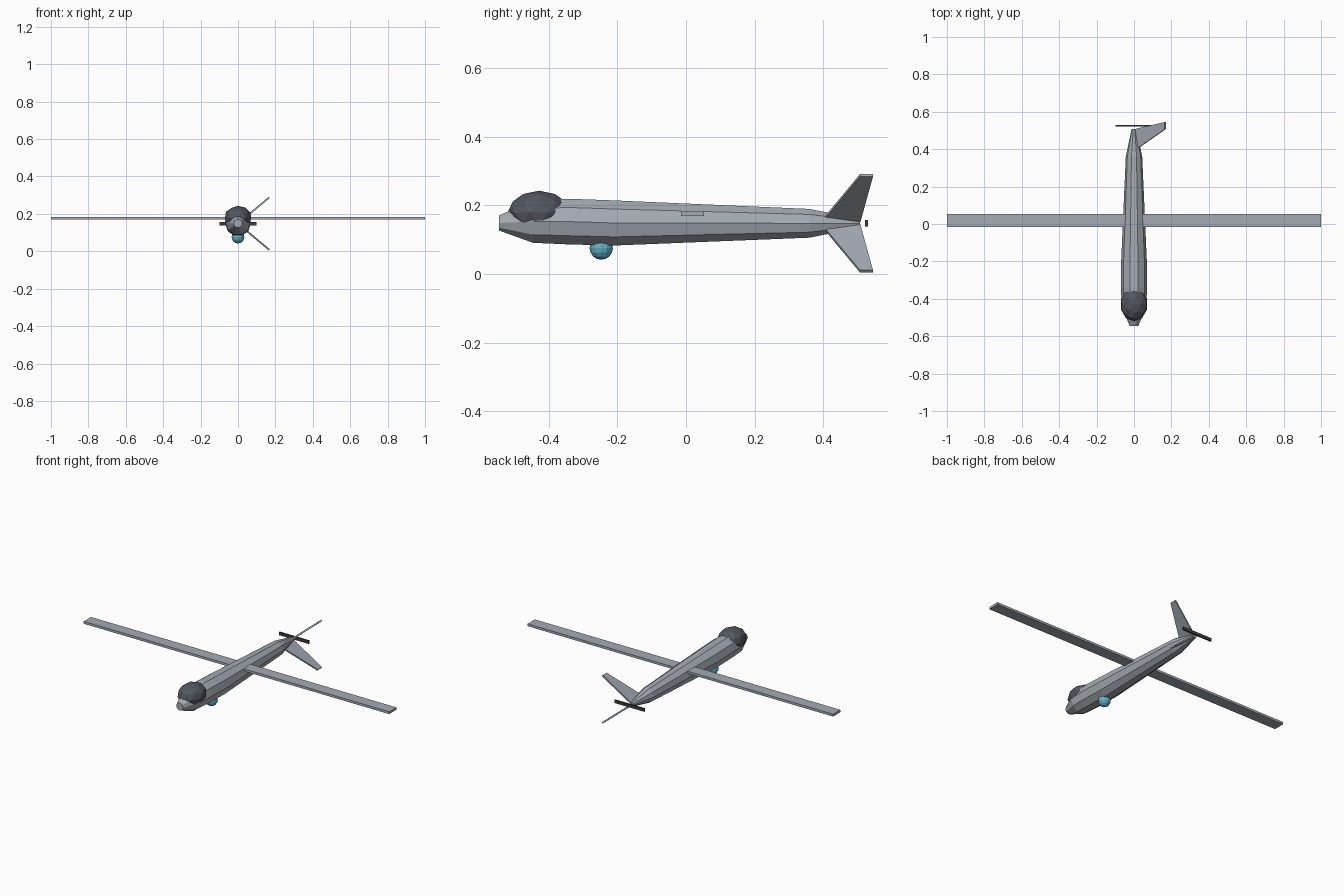
import bpy, bmesh, math
from mathutils import Vector

if "Cube" in bpy.data.objects:
    bpy.data.objects.remove(bpy.data.objects["Cube"])


def material(name, rgb):
    m = bpy.data.materials.new(name)
    m.diffuse_color = (*rgb, 1)
    m.use_nodes = True
    m.node_tree.nodes["Principled BSDF"].inputs["Base Color"].default_value = m.diffuse_color
    return m


GREY = material("airframe grey", (0.37, 0.41, 0.45))
DARK = material("dome charcoal", (0.085, 0.095, 0.115))
BLACK = material("propeller black", (0.045, 0.048, 0.052))
TEAL = material("sensor teal", (0.12, 0.45, 0.55))


def finish(bm, name, mat):
    bmesh.ops.recalc_face_normals(bm, faces=bm.faces)
    me = bpy.data.meshes.new(name)
    bm.to_mesh(me)
    bm.free()
    me.materials.append(mat)
    ob = bpy.data.objects.new(name, me)
    bpy.context.collection.objects.link(ob)
    return ob


def box(name, lo, hi, mat):
    bm = bmesh.new()
    bmesh.ops.create_cube(bm, size=1)
    for v in bm.verts:
        v.co = [(a + b) / 2 + c * (b - a) for a, b, c in zip(lo, hi, v.co)]
    finish(bm, name, mat)


def place(bm, centre, radii):
    for v in bm.verts:
        v.co = [c + r * p for c, r, p in zip(centre, radii, v.co)]


# Ten-sided fuselage lofted through (y, centre z, radius) stations
SIDES = 10
stations = [(-0.545, 0.149, 0.023), (-0.446, 0.153, 0.065), (-0.34, 0.153, 0.070),
            (-0.207, 0.149, 0.069), (0.36, 0.148, 0.044), (0.507, 0.148, 0.013)]
bm = bmesh.new()
rings = []
for y, z, r in stations:
    angles = [2 * math.pi * i / SIDES for i in range(SIDES)]
    rings.append([bm.verts.new((r * math.cos(a), y, z + r * math.sin(a))) for a in angles])
for a, b in zip(rings, rings[1:]):
    for i in range(SIDES):
        j = (i + 1) % SIDES
        bm.faces.new((a[i], a[j], b[j], b[i]))
bm.faces.new(rings[0])
bm.faces.new(rings[-1])
finish(bm, "fuselage", GREY)

# Faceted dome over the nose
bm = bmesh.new()
bmesh.ops.create_icosphere(bm, subdivisions=2, radius=1)
place(bm, (0, -0.428, 0.180), (0.074, 0.092, 0.063))
finish(bm, "nose_dome", DARK)

# Sensor ball under the nose
bm = bmesh.new()
bmesh.ops.create_uvsphere(bm, u_segments=12, v_segments=8, radius=1)
place(bm, (0, -0.247, 0.076), (0.034, 0.034, 0.034))
finish(bm, "sensor_ball", TEAL)

# Straight wing and pusher propeller
box("wing", (-1, -0.015, 0.170), (1, 0.053, 0.184), GREY)
box("propeller", (-0.098, 0.521, 0.139), (0.098, 0.530, 0.157), BLACK)

# Swept tail fins on the right, one raised and one lowered
outline = [(0.012, 0.397), (0.218, 0.507), (0.218, 0.545), (0.004, 0.507)]
for name, side in (("upper_tail_fin", 1), ("lower_tail_fin", -1)):
    angle = side * math.radians(40)
    out = Vector((math.cos(angle), 0, math.sin(angle)))
    normal = Vector((-math.sin(angle), 0, math.cos(angle)))
    bm = bmesh.new()
    layers = [[bm.verts.new(out * s + normal * t + Vector((0, y, 0.148))) for s, y in outline]
              for t in (-0.0045, 0.0045)]
    bm.faces.new(layers[0])
    bm.faces.new(layers[1])
    for i in range(4):
        j = (i + 1) % 4
        bm.faces.new((layers[0][i], layers[0][j], layers[1][j], layers[1][i]))
    finish(bm, name, GREY)
